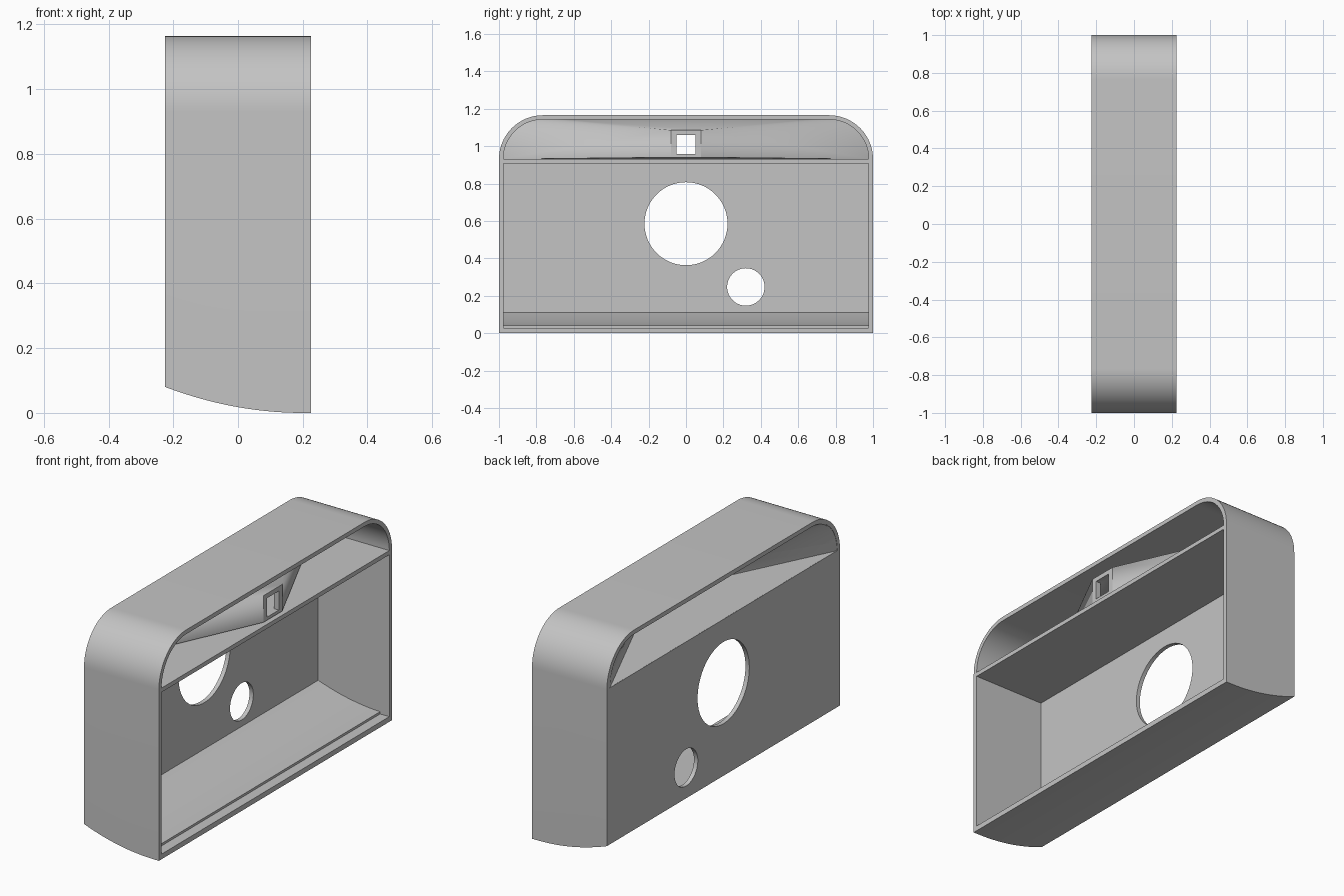
import bpy, bmesh, math

cube = bpy.data.objects.get("Cube")
if cube:
    bpy.data.objects.remove(cube)

HALF_X = 0.225     # half depth of the case
WALL = 0.023       # wall thickness
SHOULDER = 0.93    # height where the rounded corners begin
RADIUS = 0.235     # outer corner radius
OVER = 0.05        # overshoot for cutters

grey = bpy.data.materials.new("plain grey")
grey.use_nodes = True
grey.diffuse_color = (0.55, 0.55, 0.55, 1)
grey.node_tree.nodes["Principled BSDF"].inputs["Base Color"].default_value = (0.55, 0.55, 0.55, 1)


def add_object(name, bm):
    bmesh.ops.recalc_face_normals(bm, faces=bm.faces)
    mesh = bpy.data.meshes.new(name)
    bm.to_mesh(mesh)
    bm.free()
    obj = bpy.data.objects.new(name, mesh)
    bpy.context.collection.objects.link(obj)
    mesh.materials.append(grey)
    return obj


def prism(name, points, place, start, end):
    """Extrude a 2D outline between two positions along the remaining axis."""
    bm = bmesh.new()
    rings = [[bm.verts.new(place(p, t)) for p in points] for t in (start, end)]
    n = len(points)
    for i in range(n):
        j = (i + 1) % n
        bm.faces.new((rings[0][i], rings[0][j], rings[1][j], rings[1][i]))
    bm.faces.new(rings[0])
    bm.faces.new(rings[1])
    return add_object(name, bm)


def along_x(p, t):
    return (t, p[0], p[1])


def along_y(p, t):
    return (p[0], t, p[1])


def hull(name, rings):
    """Convex skin around outlines placed at given depths."""
    bm = bmesh.new()
    for x, outline in rings:
        for y, z in outline:
            bm.verts.new((x, y, z))
    bmesh.ops.convex_hull(bm, input=bm.verts)
    return add_object(name, bm)


def arch(inset, base, steps=20):
    """Outline with a straight base and two rounded upper corners."""
    r, side = RADIUS - inset, 1 - RADIUS
    quarter = [(side + r * math.cos(a), SHOULDER + r * math.sin(a))
               for a in (math.pi / 2 * i / steps for i in range(steps + 1))]
    mirrored = [(-y, z) for y, z in reversed(quarter)]
    low = [] if base == SHOULDER else [(-(1 - inset), base), (1 - inset, base)]
    return quarter + mirrored + low


def circle(y, z, r, n=64):
    return [(y + r * math.cos(math.tau * i / n), z + r * math.sin(math.tau * i / n))
            for i in range(n)]


def rectangle(half, low, high):
    return [(-half, low), (half, low), (half, high), (-half, high)]


def underside(x):
    """Height of the curved bottom at a given depth."""
    return 0.08 * (max(0.2 - x, 0) / 0.425) ** 2


def curve_points(start, end, lift, n=16):
    xs = [start + (end - start) * i / n for i in range(n + 1)]
    return [(x, underside(x) + lift) for x in xs]


def carve(obj, cutters):
    for cutter in cutters:
        mod = obj.modifiers.new("cut", 'BOOLEAN')
        mod.operation, mod.solver, mod.object = 'DIFFERENCE', 'EXACT', cutter
    graph = bpy.context.evaluated_depsgraph_get()
    mesh = bpy.data.meshes.new_from_object(obj.evaluated_get(graph))
    obj.modifiers.clear()
    obj.data = mesh
    for cutter in cutters:
        bpy.data.objects.remove(cutter)
    bpy.ops.object.select_all(action='DESELECT')
    obj.select_set(True)
    bpy.context.view_layer.objects.active = obj
    bpy.ops.object.shade_smooth_by_angle(angle=math.radians(25))


# Case: rounded prism, hollowed from the open side
case = prism("case", arch(0, 0), along_x, -HALF_X, HALF_X)

bottom_cut = prism("bottom_cutter",
                   curve_points(-HALF_X - OVER, 0.2, 0) + [(0.2, -0.2), (-HALF_X - OVER, -0.2)],
                   along_y, -1.1, 1.1)

# Main chamber, its floor following the underside with a small step at the opening
ledge = 0.17
floor = curve_points(-HALF_X + WALL, ledge, 0.04)
floor += [(ledge, 0.028), (HALF_X + OVER, 0.028)]
chamber_cut = prism("chamber_cutter",
                    floor + [(HALF_X + OVER, 0.907), (-HALF_X + WALL, 0.907)],
                    along_y, -1 + WALL, 1 - WALL)

# Upper chamber runs right through
upper_cut = prism("upper_cutter", arch(WALL, SHOULDER), along_x, -HALF_X - OVER, HALF_X + OVER)

# Round openings in the closed wall
holes = [prism("hole_cutter", circle(y, z, r), along_x, -HALF_X - OVER, 0)
         for y, z, r in ((0, 0.585, 0.222), (0.32, 0.247, 0.1))]
carve(case, [bottom_cut, chamber_cut, upper_cut] + holes)

# Viewing funnel: wide at the closed wall, narrowing to a square eyepiece
NECK = 0.21
funnel = hull("viewing_funnel", [(-HALF_X + 0.002, arch(WALL - 0.01, SHOULDER)),
                                 (NECK, rectangle(0.08, 0.94, 1.085))])
inside = hull("funnel_cutter", [(-HALF_X - 0.001, arch(WALL, SHOULDER + 0.002)),
                                (NECK - 0.03, rectangle(0.05, 0.957, 1.06))])
eyepiece = prism("eyepiece_cutter", rectangle(0.05, 0.957, 1.06), along_x, NECK - 0.06, NECK + OVER)
carve(funnel, [inside, eyepiece])
